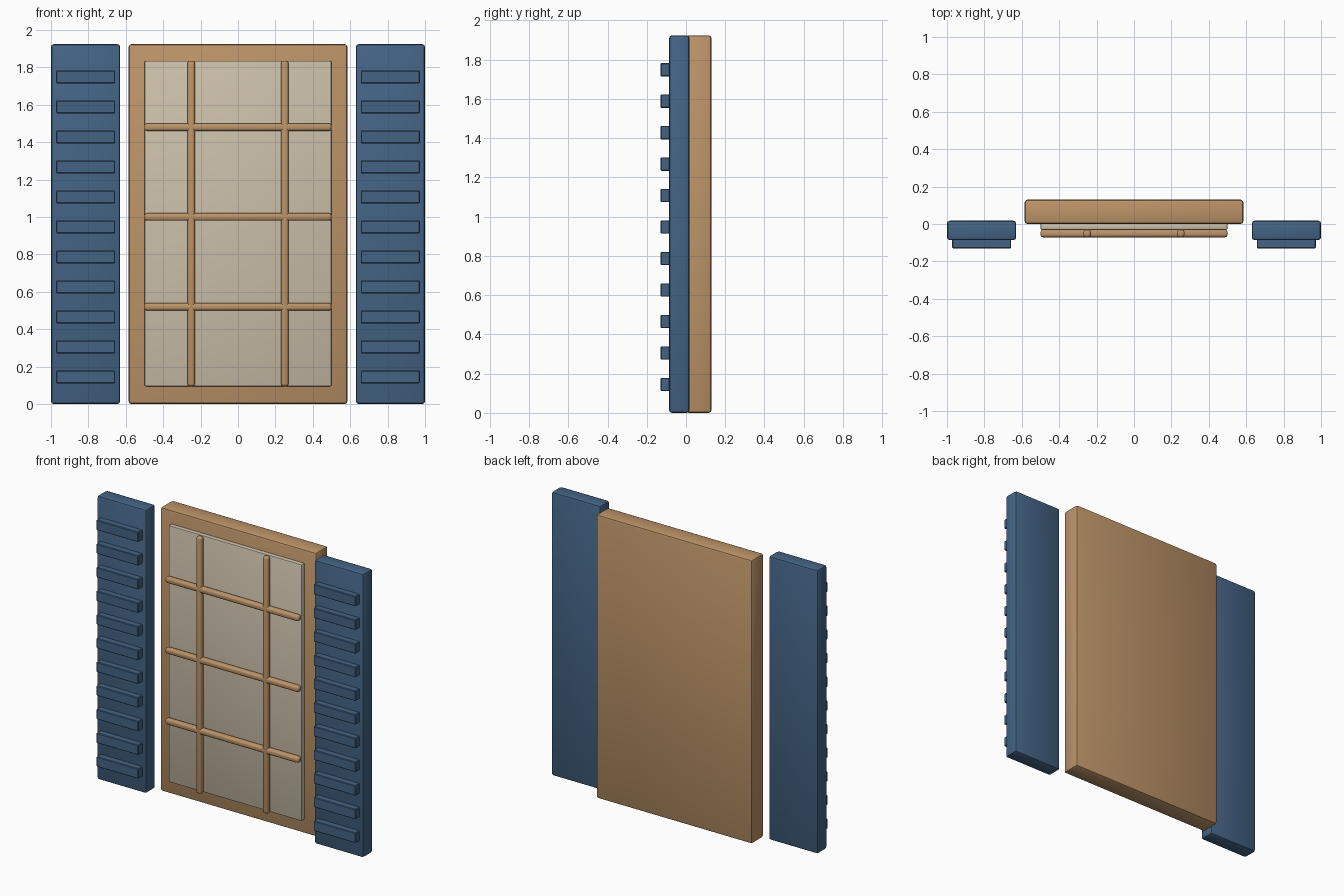
import bpy

if "Cube" in bpy.data.objects:
    bpy.data.objects.remove(bpy.data.objects["Cube"])


def srgb(r, g, b):
    lin = [(c / 255 / 12.92) if c < 11 else ((c / 255 + 0.055) / 1.055) ** 2.4 for c in (r, g, b)]
    return (*lin, 1.0)


def material(name, rgb):
    m = bpy.data.materials.new(name)
    m.diffuse_color = srgb(*rgb)
    m.use_nodes = True
    m.node_tree.nodes["Principled BSDF"].inputs["Base Color"].default_value = m.diffuse_color
    return m


WOOD = material("tan wood", (189, 148, 104))
BLUE = material("shutter blue", (68, 100, 133))
GLASS = material("pale glass", (204, 192, 171))


def box(name, lo, hi, mat, bevel, segments=2):
    """Bevelled box spanning two opposite corners."""
    bpy.ops.mesh.primitive_cube_add(size=1, location=[(a + b) / 2 for a, b in zip(lo, hi)])
    ob = bpy.context.object
    ob.name = name
    ob.scale = [b - a for a, b in zip(lo, hi)]
    bpy.ops.object.transform_apply(location=False, rotation=False, scale=True)
    ob.data.materials.append(mat)
    mod = ob.modifiers.new("bevel", 'BEVEL')
    mod.width = bevel
    mod.segments = segments
    bpy.ops.object.modifier_apply(modifier="bevel")
    bpy.ops.object.shade_smooth_by_angle()
    return ob


H = 1.924

# Window panel and glass sheet
box("window_frame", (-0.585, 0.0, 0), (0.585, 0.13, H), WOOD, 0.015)
box("glass", (-0.5, -0.032, 0.095), (0.5, 0.004, 1.835), GLASS, 0.008)

# Glazing bars
BAR_Y = (-0.071, -0.031)
for x in (-0.25, 0.25):
    box("vertical_bar", (x - 0.02, BAR_Y[0], 0.095), (x + 0.02, BAR_Y[1], 1.835), WOOD, 0.014, 3)
for z in (0.52, 1.0, 1.48):
    box("horizontal_bar", (-0.5, BAR_Y[0], z - 0.02), (0.5, BAR_Y[1], z + 0.02), WOOD, 0.014, 3)

# Shutters with slats on both sides
for side in (-1, 1):
    x0, x1 = sorted((side * 0.63, side * 1.0))
    box("shutter", (x0, -0.086, 0), (x1, 0.018, H), BLUE, 0.015)
    x0, x1 = sorted((side * 0.657, side * 0.972))
    for i in range(11):
        z = 0.145 + i * 0.1604
        box("slat", (x0, -0.13, z - 0.034), (x1, -0.07, z + 0.034), BLUE, 0.004, 1)
